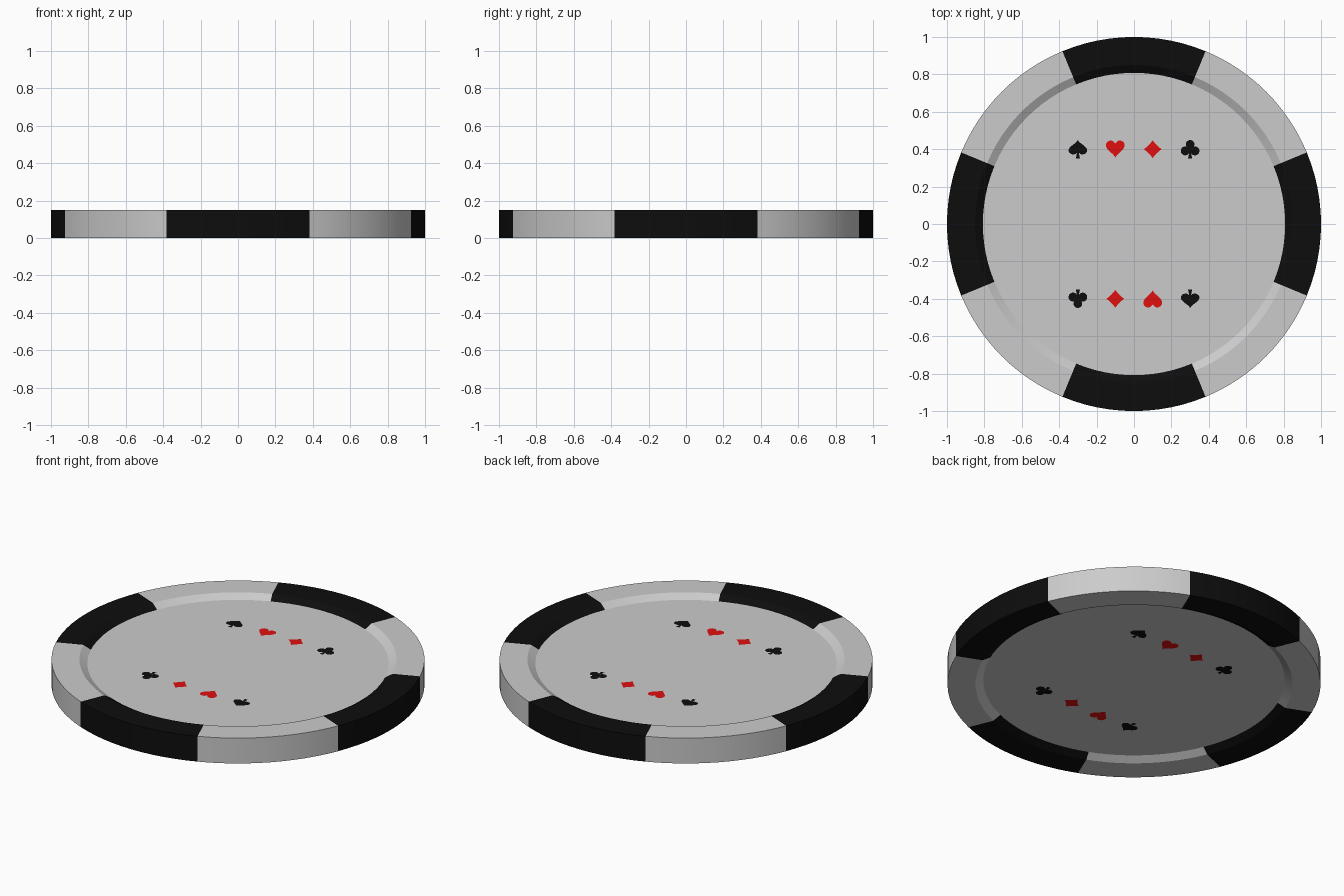
import bpy, bmesh
from math import sin, cos, pi, radians
from mathutils import Matrix, Vector

if "Cube" in bpy.data.objects:
    bpy.data.objects.remove(bpy.data.objects["Cube"])

H = 0.15          # chip thickness
DEPTH = 0.025     # recess of each face
R_FACE, R_LIP = 0.808, 0.85
STEP = radians(3.75)


def material(name, rgb):
    m = bpy.data.materials.new(name)
    m.diffuse_color = (*rgb, 1)
    m.use_nodes = True
    m.node_tree.nodes["Principled BSDF"].inputs["Base Color"].default_value = m.diffuse_color
    return m


BLACK = material("black", (0.004, 0.004, 0.004))
RED = material("red", (0.75, 0.005, 0.005))


def finish(name, bm, mat=None, smooth=False):
    me = bpy.data.meshes.new(name)
    bm.to_mesh(me)
    bm.free()
    ob = bpy.data.objects.new(name, me)
    bpy.context.collection.objects.link(ob)
    if mat:
        me.materials.append(mat)
    if smooth:
        bpy.ops.object.select_all(action='DESELECT')
        ob.select_set(True)
        bpy.context.view_layer.objects.active = ob
        bpy.ops.object.shade_smooth_by_angle(angle=radians(20))
    return ob


# Rim sectors: profile (r, z) swept over 45 degrees
profile = [(R_FACE, DEPTH), (R_LIP, 0), (1, 0), (1, H), (R_LIP, H), (R_FACE, H - DEPTH)]
for k in range(8):
    bm = bmesh.new()
    rings = []
    for i in range(13):
        a = radians(45 * k - 22.5) + i * STEP
        rings.append([bm.verts.new((r * cos(a), r * sin(a), z)) for r, z in profile])
    for p, q in zip(rings, rings[1:]):
        for j in range(len(profile) - 1):
            bm.faces.new((p[j], q[j], q[j + 1], p[j + 1]))
    bmesh.ops.recalc_face_normals(bm, faces=bm.faces)
    # outward check on the outer wall
    wall = max(bm.faces, key=lambda f: f.calc_center_median().xy.length)
    if wall.normal.dot(Vector((*wall.calc_center_median().xy, 0))) < 0:
        bmesh.ops.reverse_faces(bm, faces=bm.faces)
    if k % 2 == 0:
        finish(f"edge_spot_{k // 2}", bm, BLACK, True)
    else:
        finish(f"rim_{k // 2}", bm, None, True)

# Flip that carries the top side onto the underside
FLIP = Matrix.Translation((0, 0, H)) @ Matrix.Rotation(pi, 4, 'Y')
SIDES = (("top", Matrix.Identity(4)), ("bottom", FLIP))

# Recessed faces
for side, M in SIDES:
    bm = bmesh.new()
    bm.faces.new([bm.verts.new((R_FACE * cos(i * STEP), R_FACE * sin(i * STEP), H - DEPTH))
                  for i in range(96)])
    bm.transform(M)
    finish(f"{side}_face", bm)


# Suit outlines, about 0.1 across
def circle(x, y, r):
    return [(x + r * cos(2 * pi * i / 24), y + r * sin(2 * pi * i / 24)) for i in range(24)]


def heart_curve():
    pts = []
    for i in range(40):
        t = -2 * pi * i / 40
        pts.append((16 * sin(t) ** 3 / 320,
                    (13 * cos(t) - 5 * cos(2 * t) - 2 * cos(3 * t) - cos(4 * t) + 2.5) / 310))
    return pts


def diamond():
    # concave sides: four arcs bowed inwards
    pts = []
    for k in range(4):
        for i in range(6):
            t = i / 6
            x, y = 1 - t, t
            s = 0.048 * (1 - 0.4 * t * (1 - t))
            c, n = cos(k * pi / 2), sin(k * pi / 2)
            pts.append((s * (x * c - y * n), s * (x * n + y * c)))
    return pts


stem = [(-0.011, -0.05), (0.011, -0.05), (0.003, -0.01), (-0.003, -0.01)]
heart = heart_curve()
spade_leaf = [(-x, 0.011 - y * 0.84) for x, y in heart]
SUITS = [
    ("spade", [spade_leaf, stem], BLACK),
    ("heart", [heart], RED),
    ("diamond", [diamond()], RED),
    ("club", [circle(0, 0.026, 0.023), circle(-0.026, -0.009, 0.024),
              circle(0.026, -0.009, 0.024), circle(0, 0.003, 0.012), stem], BLACK),
]

# Two rows of suits per side, the second row turned half a turn
for side, M in SIDES:
    for row in range(2):
        turn = Matrix.Rotation(pi * row, 4, 'Z')
        for i, (name, outlines, mat) in enumerate(SUITS):
            bm = bmesh.new()
            for pts in outlines:
                bm.faces.new([bm.verts.new((x - 0.3 + 0.2 * i, y + 0.4, H - DEPTH + 0.002))
                              for x, y in pts])
            bmesh.ops.triangulate(bm, faces=bm.faces)
            for f in bm.faces:
                f.normal_update()
                if f.normal.z < 0:
                    f.normal_flip()
            bm.transform(M @ turn)
            finish(f"{side}_{name}_{row}", bm, mat)
